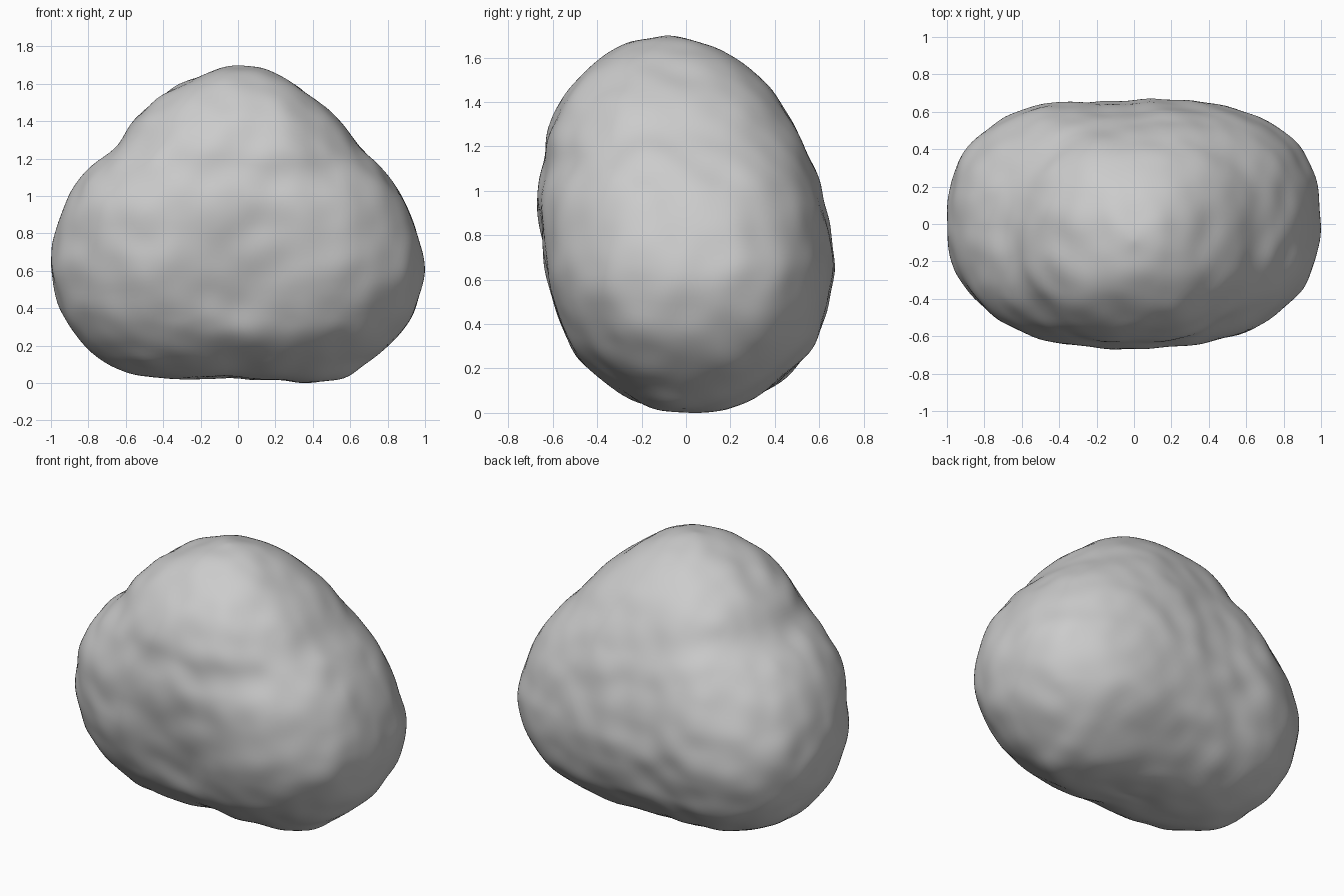
import bpy
import bmesh
import math
from mathutils import Vector, noise

cube = bpy.data.objects.get("Cube")
if cube:
    bpy.data.objects.remove(cube, do_unlink=True)

# Stations from crown to base: height, left x, right x, front y, back y
STATIONS = [
    (1.70, 0, 0, -.08, -.08),
    (1.66, -.15, .18, -.25, .11),
    (1.57, -.35, .34, -.40, .27),
    (1.43, -.53, .51, -.53, .42),
    (1.27, -.64, .65, -.60, .52),
    (1.12, -.82, .79, -.62, .59),
    (.95, -.93, .91, -.65, .63),
    (.77, -.98, .97, -.63, .66),
    (.60, -1, 1, -.61, .67),
    (.40, -.95, .95, -.56, .63),
    (.25, -.87, .86, -.49, .56),
    (.12, -.73, .71, -.35, .42),
    (.04, -.53, .58, -.21, .27),
    (.02, -.25, .36, -.08, .12),
    (.03, .03, .03, 0, 0),
]

# Broad swellings and hollows: centre, reach, push along the normal
LUMPS = [
    ((-.45, -.55, .62), .26, .03),
    ((.48, -.52, .60), .26, .03),
    ((-.10, -.50, 1.10), .30, .015),
    ((0, -.60, .45), .20, -.03),
    ((.48, -.40, 1.15), .16, -.035),
    ((.75, -.40, .62), .25, .02),
    ((-.65, -.42, .85), .25, .015),
    ((-.60, .40, 1.05), .25, -.03),
    ((-.48, .58, .80), .22, .02),
    ((.30, .65, .72), .30, .01),
    ((-.05, .58, 1.15), .18, -.02),
    ((-.25, .60, .45), .18, -.02),
    ((0, .45, .15), .20, -.015),
    ((0, -.25, .08), .22, -.02),
    ((.35, 0, 0), .25, .02),
]


def catmull(a, b, c, d, t):
    return b + .5 * t * (c - a + t * (2*a - 5*b + 4*c - d + t * (3*(b - c) + d - a)))


def station(u):
    last = len(STATIONS) - 1
    i = min(int(u), last - 1)
    rows = [STATIONS[max(0, min(last, i + k))] for k in (-1, 0, 1, 2)]
    return [catmull(*column, u - i) for column in zip(*rows)]


def shape(p):
    """Map a unit-sphere point onto the boulder's rounded outline."""
    u = math.acos(max(-1, min(1, p.z))) / math.pi * (len(STATIONS) - 1)
    z, left, right, front, back = station(u)
    flat = Vector((p.x, p.y))
    if flat.length < 1e-5:
        return Vector(((left + right) / 2, (front + back) / 2, z))
    flat.normalize()
    # The lower back is squarer than the front
    n = 2.38 + .5 * max(0, p.y) * (1 - p.z)
    flat *= (abs(flat.x)**n + abs(flat.y)**n) ** (-1 / n)
    return Vector(((left + right + (right - left) * flat.x) / 2,
                   (front + back + (back - front) * flat.y) / 2, z))


# Boulder body
bm = bmesh.new()
bmesh.ops.create_icosphere(bm, subdivisions=6, radius=1)
for v in bm.verts:
    v.co = shape(v.co)
for _ in range(4):
    bmesh.ops.smooth_vert(bm, verts=bm.verts, factor=.5,
                          use_axis_x=True, use_axis_y=True, use_axis_z=True)
bm.normal_update()

# Lumps and weathered surface
moved = []
for v in bm.verts:
    push = sum(amount * math.exp(-((v.co - Vector(c)).length / reach)**2)
               for c, reach, amount in LUMPS)
    push += .006 * noise.noise(v.co * 3 + Vector((4, 1, 7)))
    push += .012 * noise.noise(v.co * 6)
    moved.append(v.co + v.normal * push)
for v, co in zip(bm.verts, moved):
    v.co = co

# Centre the boulder and rest it on the ground
for axis in range(3):
    values = [v.co[axis] for v in bm.verts]
    low, high = min(values), max(values)
    origin = low if axis == 2 else (low + high) / 2
    for v in bm.verts:
        v.co[axis] -= origin

mesh = bpy.data.meshes.new("boulder")
bm.to_mesh(mesh)
bm.free()
mesh.shade_smooth()
boulder = bpy.data.objects.new("boulder", mesh)
bpy.context.collection.objects.link(boulder)

# Stone colour
stone = bpy.data.materials.new("grey stone")
stone.use_nodes = True
colour = (.6, .6, .6, 1)
stone.diffuse_color = colour
stone.node_tree.nodes["Principled BSDF"].inputs["Base Color"].default_value = colour
mesh.materials.append(stone)
